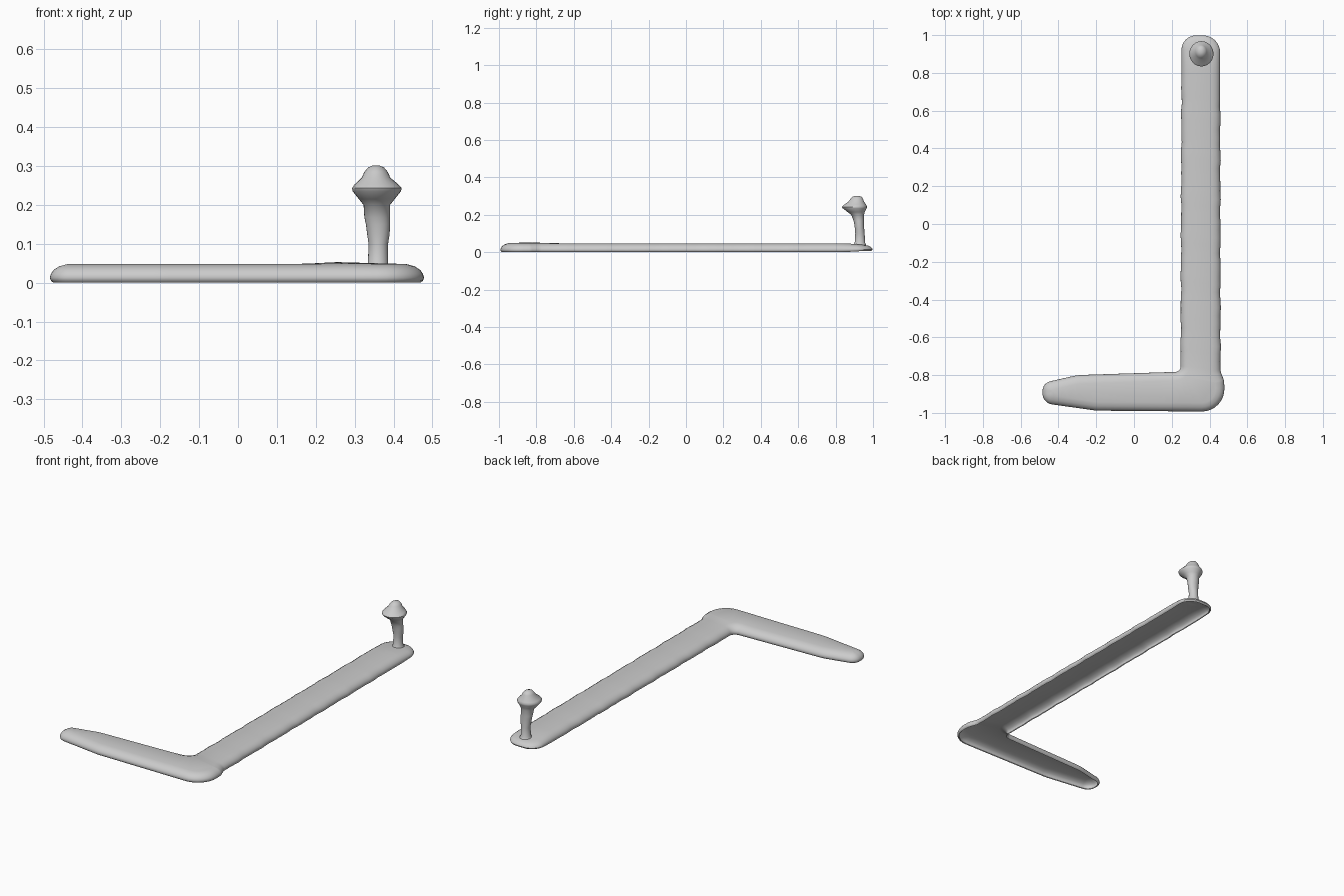
import bpy, bmesh, math
from mathutils import Vector

cube = bpy.data.objects.get("Cube")
if cube:
    bpy.data.objects.remove(cube, do_unlink=True)

grey = bpy.data.materials.new("plain_grey")
grey.use_nodes = True
grey.diffuse_color = (0.6, 0.6, 0.6, 1)
grey.node_tree.nodes["Principled BSDF"].inputs["Base Color"].default_value = grey.diffuse_color


def loft(name, rings, sharp, warp=None):
    """Skin a stack of equal rings, close both ends, then warp the points."""
    bm = bmesh.new()
    rows = [[bm.verts.new(p) for p in ring] for ring in rings]
    n = len(rows[0])
    # flat first cap, then the same triangles repeated on the last ring
    cap = bm.faces.new(rows[0][::-1])
    triangles = bmesh.ops.triangulate(bm, faces=[cap])["faces"]
    partner = dict(zip(rows[0], rows[-1]))
    for tri in triangles:
        bm.faces.new([partner[v] for v in reversed(tri.verts)])
    for low, high in zip(rows, rows[1:]):
        for i in range(n):
            j = (i + 1) % n
            bm.faces.new((low[i], low[j], high[j], high[i]))
    bmesh.ops.recalc_face_normals(bm, faces=bm.faces)
    if warp:
        for v in bm.verts:
            v.co.z = warp(v.co)
    mesh = bpy.data.meshes.new(name)
    bm.to_mesh(mesh)
    bm.free()
    mesh.materials.append(grey)
    obj = bpy.data.objects.new(name, mesh)
    bpy.context.collection.objects.link(obj)
    bpy.ops.object.select_all(action='DESELECT')
    obj.select_set(True)
    bpy.context.view_layer.objects.active = obj
    bpy.ops.object.shade_smooth_by_angle(angle=math.radians(sharp))


def rounded_outline(corners, steps=8, spacing=0.04):
    """Points and outward normals of a counter-clockwise rounded polygon."""
    out = []
    for k, (x, y, r) in enumerate(corners):
        p = Vector((x, y))
        a = (p - Vector(corners[k - 1][:2])).normalized()
        b = (Vector(corners[(k + 1) % len(corners)][:2]) - p).normalized()
        turn = math.atan2(a.x * b.y - a.y * b.x, a.dot(b))
        side = math.copysign(1, turn)
        start = p - a * r * math.tan(abs(turn) / 2)
        n0 = Vector((a.y, -a.x))
        centre = start - n0 * r * side
        # straight run from the previous corner
        if out:
            last, count = out[-1][0], int((start - out[-1][0]).length / spacing)
            out += [(last.lerp(start, i / count), n0) for i in range(1, count)]
        for i in range(steps + 1):
            t = turn * i / steps
            n = Vector((n0.x * math.cos(t) - n0.y * math.sin(t),
                        n0.x * math.sin(t) + n0.y * math.cos(t)))
            out.append((centre + n * r * side, n))
    return out


# L-shaped bar, a thin shell open underneath: tapered foot and long straight arm
corners = [(-0.484, -0.948, 0.058), (-0.2, -0.988, 0.3), (0.484, -0.994, 0.12),
           (0.477, -0.83, 0.05), (0.458, -0.78, 0.05), (0.456, 0.998, 0.09),
           (0.252, 0.998, 0.075), (0.247, -0.782, 0.03), (-0.3, -0.80, 0.3),
           (-0.484, -0.842, 0.052)]
outline = rounded_outline(corners)
inside = [(0.046, 0.044), (0.026, 0.038), (0.013, 0.030), (0.007, 0.022), (0.006, 0.013)]
outside = [(0.011, 0.004), (0.008, 0.001), (0.003, 0.005), (0, 0.013),
           (0.003, 0.023), (0.010, 0.033), (0.024, 0.042), (0.046, 0.048)]


def bar_ring(inset, z):
    """Inset copy of the outline with slightly wavy arm sides."""
    ring = []
    for p, n in outline:
        wave = 0.0015 * math.sin(p.y * 31) + 0.0015 * math.sin(p.y * 57 + p.x * 9)
        q = p - n * (inset + (wave if abs(p.y) < 0.74 else 0))
        ring.append((q.x, q.y, z))
    return ring


def bar_height(co):
    """Raise the heel a little and thin the far end."""
    thin = 0.3 * min(1, max(0, (co.y - 0.85) / 0.1))
    heel = 0.13 * math.exp(-(co.xy - Vector((0.28, -0.85))).length_squared / 0.006)
    return co.z * (1 + heel) + (0.02 - co.z) * thin


loft("bent_bar", [bar_ring(*s) for s in inside + outside], 50, bar_height)

# Upright peg with a mushroom-shaped knob: z, centre x, centre y, radius x, radius y
peg = [(0.039, 0.36, 0.93, 0.032, 0.034), (0.05, 0.36, 0.93, 0.026, 0.028),
       (0.1, 0.361, 0.93, 0.025, 0.025), (0.125, 0.361, 0.928, 0.029, 0.025),
       (0.15, 0.36, 0.926, 0.031, 0.026), (0.168, 0.358, 0.924, 0.033, 0.028),
       (0.2, 0.357, 0.918, 0.034, 0.034), (0.215, 0.357, 0.91, 0.046, 0.046),
       (0.235, 0.357, 0.902, 0.062, 0.064), (0.243, 0.357, 0.901, 0.064, 0.067),
       (0.253, 0.356, 0.904, 0.056, 0.06), (0.27, 0.355, 0.91, 0.037, 0.042),
       (0.285, 0.355, 0.913, 0.03, 0.034), (0.296, 0.355, 0.914, 0.021, 0.025),
       (0.302, 0.355, 0.914, 0.008, 0.01)]
SIDES = 24
angles = [math.tau * i / SIDES for i in range(SIDES)]
loft("knob_peg", [[(x + rx * math.cos(a), y + ry * math.sin(a), z) for a in angles]
                  for z, x, y, rx, ry in peg], 55)
